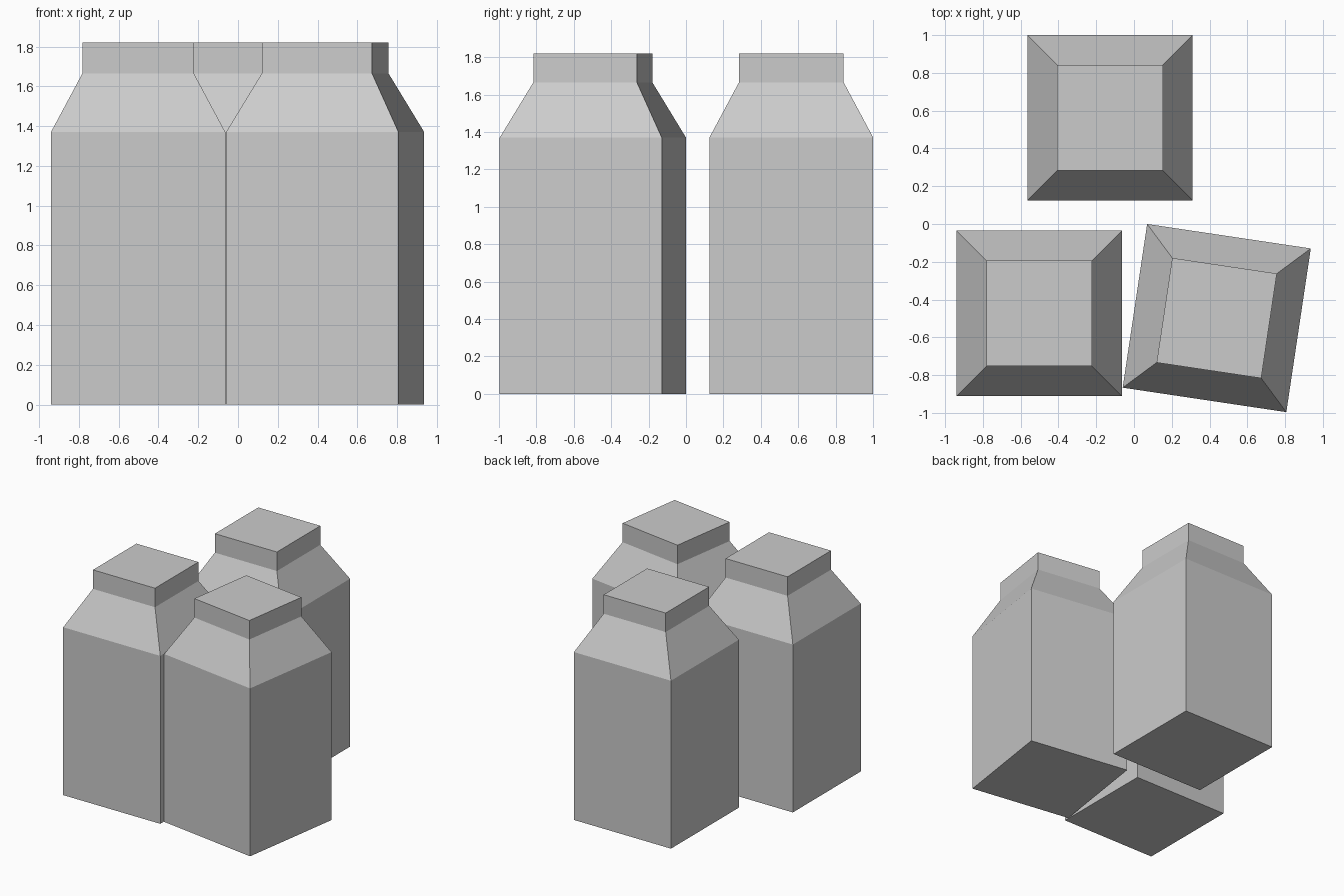
import bpy, bmesh, math

cube = bpy.data.objects.get("Cube")
if cube:
    bpy.data.objects.remove(cube, do_unlink=True)

# Plain grey for every carton
grey = bpy.data.materials.new("plain_grey")
grey.use_nodes = True
colour = (0.6, 0.6, 0.6, 1)
grey.diffuse_color = colour
grey.node_tree.nodes["Principled BSDF"].inputs["Base Color"].default_value = colour

BODY, NECK = 0.438, 0.28          # half widths
PROFILE = [(BODY, 0), (BODY, 1.37), (NECK, 1.665), (NECK, 1.82)]


def make_carton(name, x, y, turn=0):
    """Square carton: straight body, sloped shoulders, short neck."""
    bm = bmesh.new()
    rings = [[bm.verts.new((sx * h, sy * h, z))
              for sx, sy in ((-1, -1), (1, -1), (1, 1), (-1, 1))]
             for h, z in PROFILE]
    for low, high in zip(rings, rings[1:]):
        for i in range(4):
            j = (i + 1) % 4
            bm.faces.new((low[i], low[j], high[j], high[i]))
    bm.faces.new(rings[0][::-1])
    bm.faces.new(rings[-1])
    mesh = bpy.data.meshes.new(name)
    bm.to_mesh(mesh)
    bm.free()
    mesh.materials.append(grey)
    carton = bpy.data.objects.new(name, mesh)
    carton.location = (x, y, 0)
    carton.rotation_euler.z = math.radians(turn)
    bpy.context.collection.objects.link(carton)


make_carton("back_carton", -0.127, 0.563)
make_carton("front_right_carton", -0.502, -0.473)
make_carton("front_left_carton", 0.438, -0.498, -8.5)
